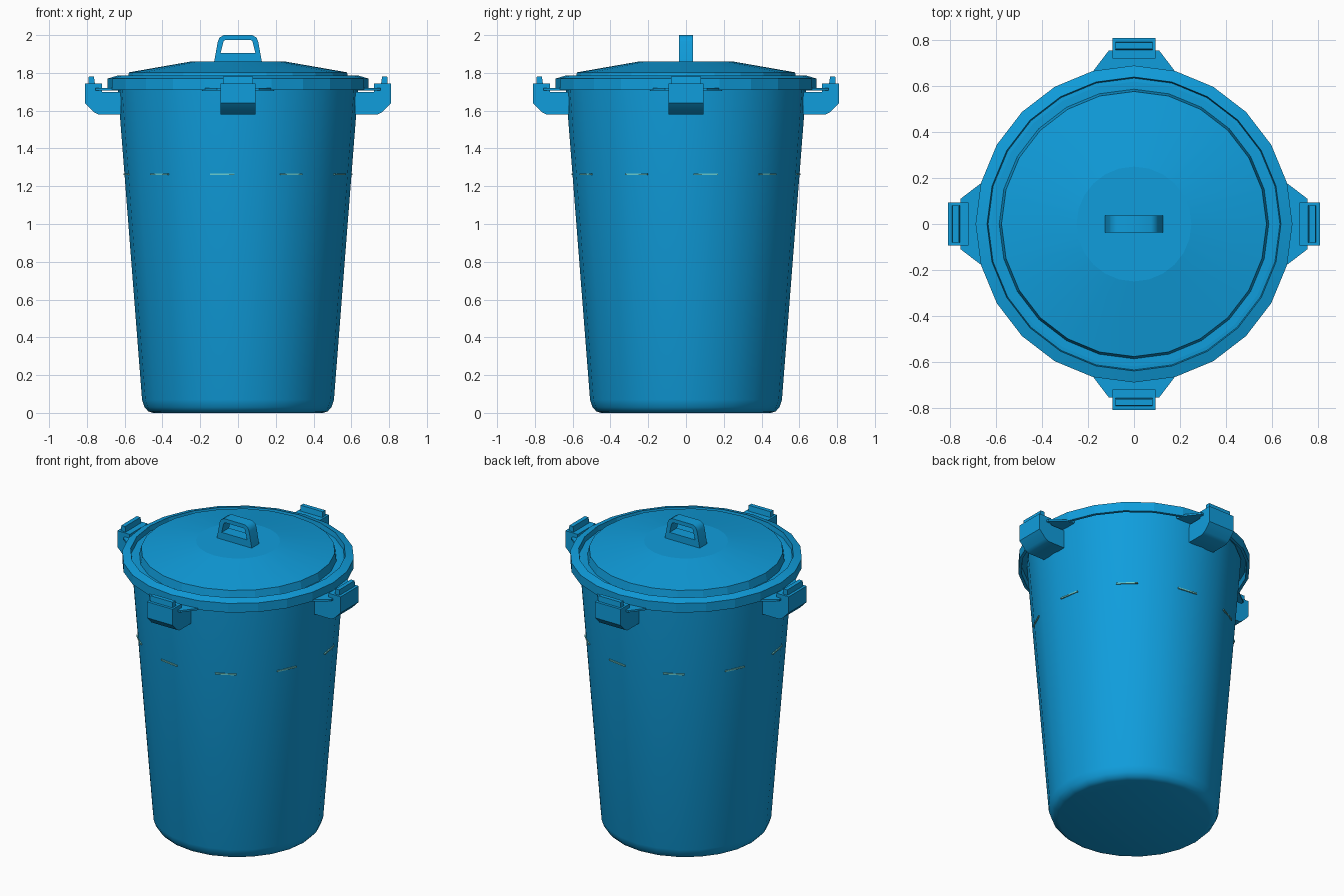
import bpy, bmesh, math
from mathutils import Matrix, Vector

if "Cube" in bpy.data.objects:
    bpy.data.objects.remove(bpy.data.objects["Cube"])

SIDES = 24


def material(name, rgb):
    m = bpy.data.materials.new(name)
    m.diffuse_color = (*rgb, 1)
    m.use_nodes = True
    m.node_tree.nodes["Principled BSDF"].inputs["Base Color"].default_value = m.diffuse_color
    return m


BLUE = material("bin blue", (0.005, 0.34, 0.72))
PALE = material("pale teal", (0.14, 0.60, 0.62))


def finish(bm, name, mat, smooth=None):
    bmesh.ops.remove_doubles(bm, verts=bm.verts, dist=1e-5)
    bmesh.ops.recalc_face_normals(bm, faces=bm.faces)
    me = bpy.data.meshes.new(name)
    bm.to_mesh(me)
    bm.free()
    me.materials.append(mat)
    ob = bpy.data.objects.new(name, me)
    bpy.context.collection.objects.link(ob)
    if smooth:
        bpy.ops.object.select_all(action='DESELECT')
        ob.select_set(True)
        bpy.context.view_layer.objects.active = ob
        bpy.ops.object.shade_smooth_by_angle(angle=math.radians(smooth))
    return ob


def revolve(name, profile, mat, smooth):
    bm = bmesh.new()
    vs = [bm.verts.new((r, 0, z)) for r, z in profile]
    es = [bm.edges.new(p) for p in zip(vs, vs[1:])]
    bmesh.ops.spin(bm, geom=vs + es, cent=(0, 0, 0), axis=(0, 0, 1),
                   angle=math.tau, steps=SIDES)
    return finish(bm, name, mat, smooth)


def prism(bm, points, direction):
    """Extrude a closed outline along a direction."""
    f = bm.faces.new([bm.verts.new(p) for p in points])
    g = bmesh.ops.extrude_face_region(bm, geom=[f], use_keep_orig=True)
    bmesh.ops.translate(bm, vec=direction,
                        verts=[v for v in g["geom"] if isinstance(v, bmesh.types.BMVert)])


# Tapered body with rounded foot
revolve("bin_body", [(0, 0), (0.45, 0), (0.475, 0.008), (0.495, 0.03), (0.508, 0.07),
                     (0.635, 1.70), (0.637, 1.745)], BLUE, 35)

# Lid with raised rim, groove and shallow cone
revolve("lid", [(0.62, 1.755), (0.668, 1.75), (0.672, 1.71), (0.69, 1.71), (0.69, 1.77),
                (0.64, 1.785), (0.635, 1.752), (0.587, 1.752), (0.577, 1.803),
                (0.25, 1.86), (0, 1.86)], BLUE, 8)

# Side grips: block, upright peg and flange plate, repeated four times
for i, side in enumerate(("right", "back", "left", "front")):
    bm = bmesh.new()
    block = [(0.62, 1.58), (0.74, 1.58), (0.765, 1.593), (0.81, 1.64), (0.81, 1.745),
             (0.72, 1.745), (0.72, 1.70), (0.62, 1.70)]
    prism(bm, [(x, -0.093, z) for x, z in block], Vector((0, 0.186, 0)))
    peg = [(0.757, 1.74), (0.793, 1.74), (0.79, 1.78), (0.763, 1.78)]
    prism(bm, [(x, -0.08, z) for x, z in peg], Vector((0, 0.16, 0)))
    plate = [(0.62, -0.19), (0.67, -0.175), (0.755, -0.11),
             (0.755, 0.11), (0.67, 0.175), (0.62, 0.19)]
    prism(bm, [(x, y, 1.708) for x, y in plate], Vector((0, 0, 0.012)))
    bmesh.ops.rotate(bm, verts=bm.verts, cent=(0, 0, 0),
                     matrix=Matrix.Rotation(i * math.pi / 2, 3, 'Z'))
    finish(bm, side + "_grip", BLUE, 40)

# Lid handle: closed loop between an outer and an inner outline
outer = [(0.127, 1.855), (0.107, 1.965), (0.098, 1.987), (0.075, 2.0)]
inner = [(0.092, 1.905), (0.078, 1.962), (0.075, 1.97), (0.066, 1.975)]
outer += [(-x, z) for x, z in reversed(outer)]
inner += [(-x, z) for x, z in reversed(inner)]
bm = bmesh.new()
rings = [[bm.verts.new((x, y, z)) for x, z in loop]
         for loop, y in ((outer, -0.038), (outer, 0.038), (inner, 0.038), (inner, -0.038))]
n = len(outer)
for a in range(4):
    p, q = rings[a], rings[(a + 1) % 4]
    for k in range(n):
        j = (k + 1) % n
        bm.faces.new((p[k], p[j], q[j], q[k]))
finish(bm, "lid_handle", BLUE, 40)

# Thin pale dashes around the body
bm = bmesh.new()
for k in range(10):
    m = (Matrix.Rotation(math.radians(10 + 36 * k), 4, 'Z')
         @ Matrix.Translation((0.599, 0, 1.264)) @ Matrix.Diagonal((0.008, 0.13, 0.009, 1)))
    bmesh.ops.create_cube(bm, size=1, matrix=m)
finish(bm, "level_marks", PALE)
